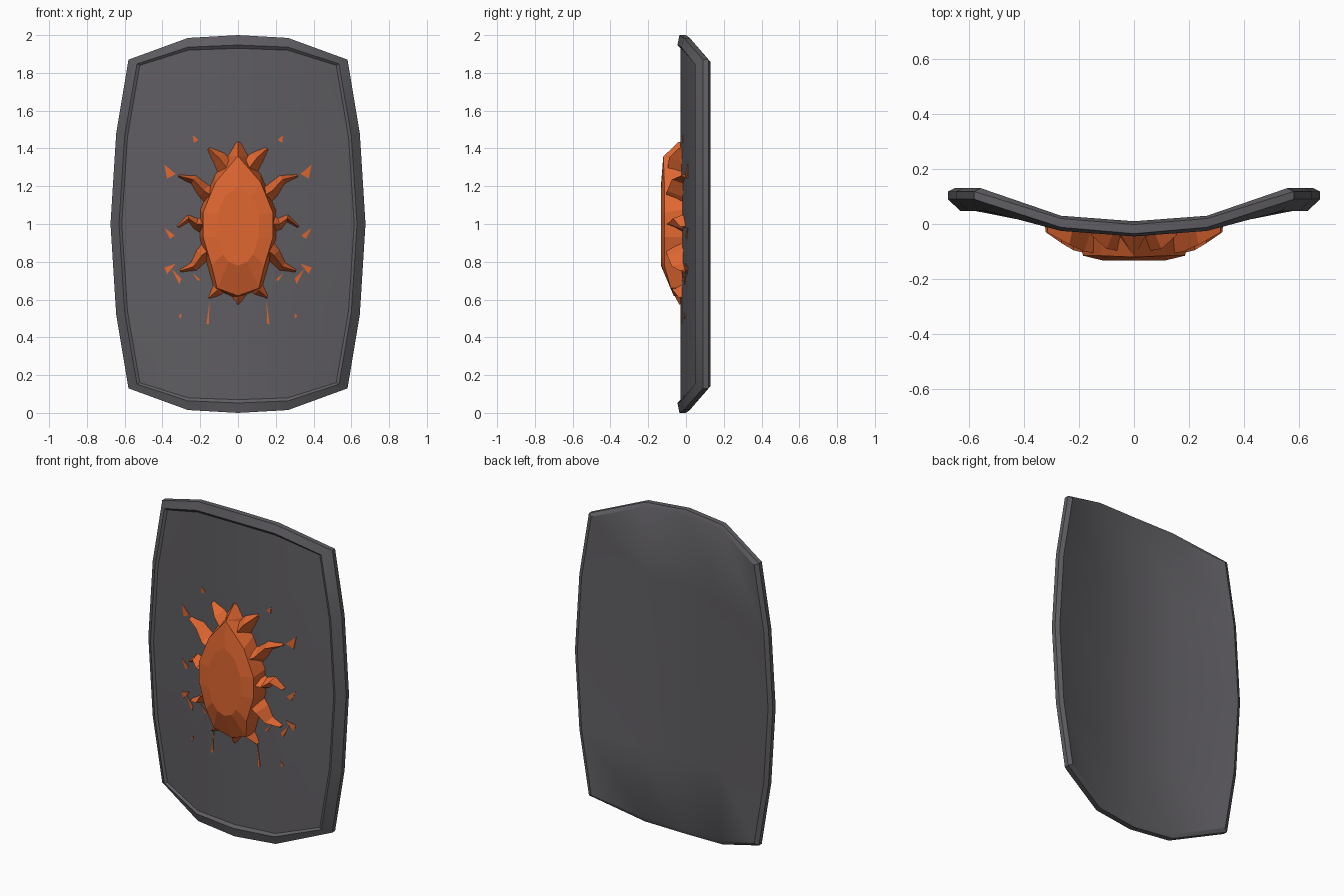
import bpy, bmesh
from mathutils import Vector

if "Cube" in bpy.data.objects:
    bpy.data.objects.remove(bpy.data.objects["Cube"])


def material(name, rgb):
    m = bpy.data.materials.new(name)
    m.diffuse_color = (*rgb, 1)
    m.use_nodes = True
    m.node_tree.nodes["Principled BSDF"].inputs["Base Color"].default_value = m.diffuse_color
    return m


GREY = material("dark_grey", (0.115, 0.11, 0.122))
ORANGE = material("burnt_orange", (0.75, 0.135, 0.03))


def finish(bm, name, mat):
    bmesh.ops.recalc_face_normals(bm, faces=bm.faces)
    me = bpy.data.meshes.new(name)
    bm.to_mesh(me)
    bm.free()
    ob = bpy.data.objects.new(name, me)
    bpy.context.collection.objects.link(ob)
    me.materials.append(mat)
    return ob


# Shield: 5 x 5 grids of columns and rows; t is the inset, ys the column depths
def shield_point(i, j, t, ys):
    a, b = abs(i), abs(j)
    h = (1.0, 0.985, 0.87)[a] - t * (0.07, 0.065, 0.03)[a]
    x = (0, 0.265, (0.675, 0.645, 0.58)[b] - t * 0.06)[a]
    z = 1 + h * (0, 0.55, 1)[b] * (1 if j > 0 else -1)
    return Vector((x * (1 if i > 0 else -1), ys[a], z))


R = range(-2, 3)
LOOP = ([(i, 2) for i in R] + [(2, j) for j in (1, 0, -1)]
        + [(i, -2) for i in reversed(R)] + [(-2, j) for j in (-1, 0, 1)])
LAYERS = [(1.0, (-.03, -.014, .055)),   # recessed front
          (0.75, (-.045, -.025, .047)),  # rim crest
          (0.0, (-.035, -.012, .09)),    # outer edge, front
          (0.0, (-.002, .02, .118)),     # outer edge, back
          (0.4, (.01, .03, .13))]        # back

bm = bmesh.new()
rings = []
for k, (t, ys) in enumerate(LAYERS):
    v = {ij: bm.verts.new(shield_point(*ij, t, ys)) for ij in LOOP}
    rings.append(v)
    if k in (0, len(LAYERS) - 1):
        for i in (-1, 0, 1):
            for j in (-1, 0, 1):
                v[i, j] = bm.verts.new(shield_point(i, j, t, ys))
        for i in range(-2, 2):
            for j in range(-2, 2):
                bm.faces.new((v[i, j], v[i + 1, j], v[i + 1, j + 1], v[i, j + 1]))
for p, q in zip(rings, rings[1:]):
    for n, a in enumerate(LOOP):
        b = LOOP[(n + 1) % len(LOOP)]
        bm.faces.new((p[a], p[b], q[b], q[a]))
shield = finish(bm, "shield", GREY)
bpy.context.view_layer.objects.active = shield
shield.select_set(True)
bpy.ops.object.shade_smooth_by_angle()


def surf(x):
    """Depth of the shield front at x."""
    x = abs(x)
    return -.03 + .016 * x / .265 if x < .265 else -.014 + .069 * (x - .265) / .33


# Beetle body: three rings from base to top plate
BODY = [[(0, 1.40, None), (.12, 1.27, None), (.2, 1.08, None), (.205, .93, None),
         (.17, .8, None), (.13, .66, None), (0, .6, None)],
        [(0, 1.36, .12), (.12, 1.22, .115), (.185, 1.06, .115), (.185, .93, .115),
         (.14, .78, .115), (.11, .66, .08), (0, .62, .065)],
        [(0, 1.2, .133), (.07, 1.15, .133), (.11, 1.05, .133), (.11, .93, .133),
         (.08, .84, .133), (.05, .8, .133), (0, .78, .133)]]
bm = bmesh.new()
rings = []
for half in BODY:
    full = half + [(-x, z, h) for x, z, h in half[-2:0:-1]]
    rings.append([bm.verts.new((x, surf(x) + .015 if h is None else -h, z))
                  for x, z, h in full])
for p, q in zip(rings, rings[1:]):
    for n in range(len(p)):
        m = (n + 1) % len(p)
        bm.faces.new((p[n], p[m], q[m], q[n]))
bm.faces.new(rings[0])
bm.faces.new(rings[-1])
finish(bm, "beetle_body", ORANGE)


# Ridged limb along a path of (x, z, half width, ridge height)
def limb(name, path, sides=(1, -1)):
    bm = bmesh.new()
    for s in sides:
        pts = [Vector((x * s, z)) for x, z, w, h in path]
        secs = []
        for n, (x, z, w, h) in enumerate(path):
            d = (pts[min(n + 1, len(pts) - 1)] - pts[max(n - 1, 0)]).normalized()
            off = Vector((-d.y, d.x)) * w
            a, b = pts[n] + off, pts[n] - off
            secs.append([bm.verts.new(c) for c in (
                (a.x, surf(a.x) + .012, a.y), (x * s, -h, z),
                (b.x, surf(b.x) + .012, b.y))])
        for p, q in zip(secs, secs[1:]):
            for n in range(3):
                m = (n + 1) % 3
                bm.faces.new((p[n], p[m], q[m], q[n]))
        bm.faces.new(secs[0])
        bm.faces.new(secs[-1])
    finish(bm, name, ORANGE)


limb("upper_legs", [(.12, 1.14, .07, .11), (.18, 1.175, .045, .1),
                    (.235, 1.235, .03, .075), (.315, 1.255, .01, .03)])
limb("middle_legs", [(.16, 1.0, .07, .11), (.22, 1.0, .035, .095),
                     (.262, 1.03, .024, .07), (.32, .985, .01, .03)])
limb("lower_legs", [(.13, .88, .07, .11), (.19, .835, .045, .1),
                    (.235, .775, .03, .075), (.305, .752, .012, .03)])
limb("horns", [(.04, 1.27, .07, .1), (.10, 1.35, .045, .09), (.155, 1.4, .014, .04)])
limb("head", [(0, 1.28, .09, .115), (0, 1.36, .06, .117), (0, 1.435, .02, .04)], (1,))
limb("tail_spikes", [(.06, .71, .06, .09), (.11, .65, .04, .07), (.155, .61, .01, .038)])
limb("tail", [(0, .7, .09, .085), (0, .64, .07, .072), (0, .575, .012, .036)], (1,))

# Thin claw-tip slivers lying on the shield
SLIVERS = [((.33, 1.265), (.39, 1.315), (.375, 1.24)),
           ((.21, 1.445), (.238, 1.47), (.235, 1.43)),
           ((.335, .94), (.39, .98), (.36, .92)),
           ((.33, .79), (.39, .77), (.375, .735)),
           ((.30, .71), (.35, .76), (.31, .68)),
           ((.15, .6), (.167, .47), (.155, .47)),
           ((.298, .53), (.315, .51), (.302, .5)),
           ((.195, .7), (.24, .74), (.215, .7))]
bm = bmesh.new()
for tri in SLIVERS:
    for s in (1, -1):
        front, back = ([bm.verts.new((x * s, surf(x) + dy, z)) for x, z in tri]
                       for dy in (-.004, .004))
        bm.faces.new(front)
        bm.faces.new(back)
        for n in range(3):
            m = (n + 1) % 3
            bm.faces.new((front[n], front[m], back[m], back[n]))
finish(bm, "claw_tips", ORANGE)
